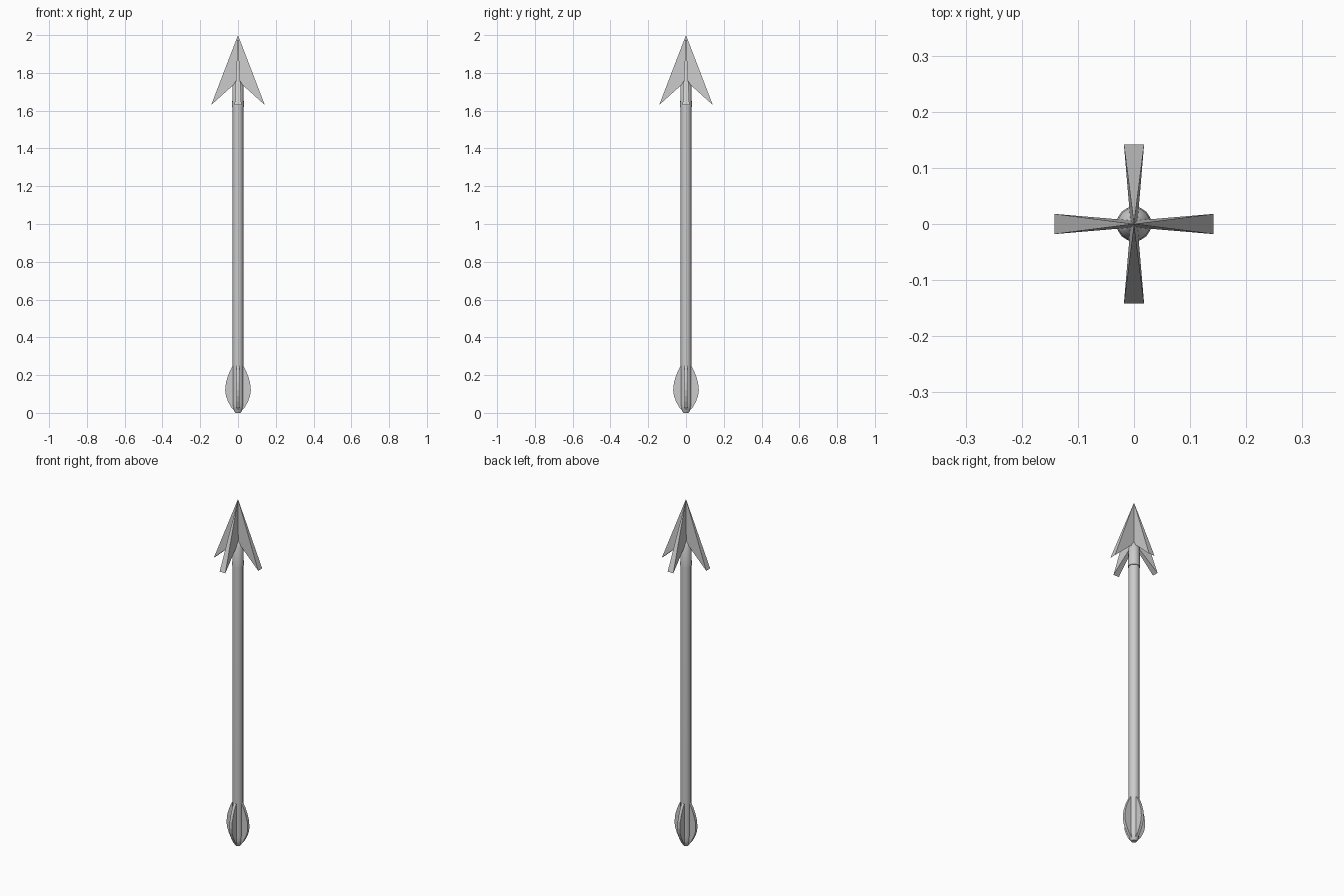
import bpy, math
from mathutils import Matrix

if "Cube" in bpy.data.objects:
    bpy.data.objects.remove(bpy.data.objects["Cube"])


def make(name, verts, faces):
    me = bpy.data.meshes.new(name)
    me.from_pydata(verts, [], faces)
    me.validate()
    ob = bpy.data.objects.new(name, me)
    bpy.context.collection.objects.link(ob)
    return ob


def lathe(name, profile, sides=16):
    """Revolve (radius, z) points around z, capping both ends."""
    verts = [(r * math.cos(2 * math.pi * i / sides), r * math.sin(2 * math.pi * i / sides), z)
             for r, z in profile for i in range(sides)]
    faces = [list(range(sides))[::-1]]
    for k in range(len(profile) - 1):
        for i in range(sides):
            j = (i + 1) % sides
            faces.append([k * sides + i, k * sides + j, (k + 1) * sides + j, (k + 1) * sides + i])
    top = (len(profile) - 1) * sides
    faces.append([top + i for i in range(sides)])
    ob = make(name, verts, faces)
    bpy.ops.object.select_all(action='DESELECT')
    ob.select_set(True)
    bpy.context.view_layer.objects.active = ob
    bpy.ops.object.shade_smooth_by_angle(angle=math.radians(30))
    return ob


def four_around(name, verts, faces):
    """Place four copies of a part a quarter turn apart."""
    for k in range(4):
        ob = make(f"{name}_{k + 1}", verts, faces)
        ob.data.transform(Matrix.Rotation(k * math.pi / 2, 4, 'Z'))


# Shaft with a rounded nock end
lathe("shaft", [(0.014, 0.0), (0.022, 0.012), (0.027, 0.035), (0.028, 0.06), (0.028, 1.63)])

# Socket that joins the head to the shaft
lathe("head_socket", [(0.031, 1.62), (0.029, 1.73), (0.018, 1.75), (0.003, 1.775)])

# Barbed head blades, widening outward from the tip
four_around("head_blade",
            [(0, 0, 2.0), (0.142, -0.018, 1.63), (0.142, 0.018, 1.63),
             (0, 0.006, 1.758), (0, -0.006, 1.758)],
            [(0, 1, 2), (0, 4, 1), (0, 2, 3), (1, 4, 3, 2), (0, 3, 4)])

# Curved vanes at the tail
outline = [(0, 0.01), (0.018, 0.01), (0.036, 0.03), (0.053, 0.06), (0.064, 0.09), (0.068, 0.12),
           (0.064, 0.16), (0.052, 0.2), (0.04, 0.228), (0.028, 0.25), (0, 0.25)]
n = len(outline)
half = 0.008
verts = [(x, y, z) for y in (-half, half) for x, z in outline]
faces = [list(range(n)), list(range(2 * n - 1, n - 1, -1))]
faces += [[i, i + n, (i + 1) % n + n, (i + 1) % n] for i in range(n)]
four_around("tail_vane", verts, faces)
